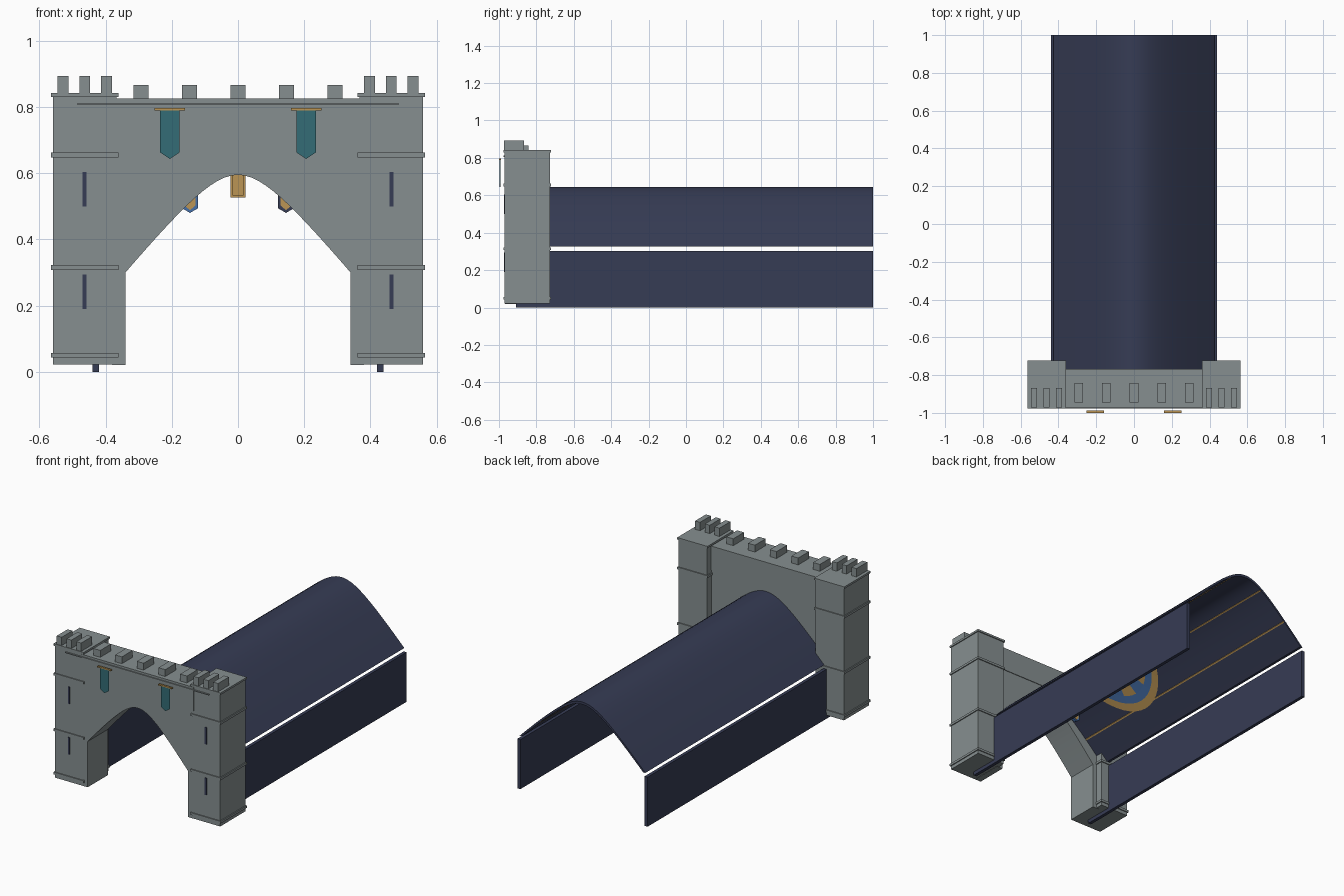
import bpy, bmesh, math

cube = bpy.data.objects.get("Cube")
if cube:
    bpy.data.objects.remove(cube, do_unlink=True)


def material(name, r, g, b):
    m = bpy.data.materials.new(name)
    m.use_nodes = True
    m.diffuse_color = (r, g, b, 1)
    m.node_tree.nodes["Principled BSDF"].inputs["Base Color"].default_value = (r, g, b, 1)
    return m


stone = material("grey stone", .24, .275, .28)
navy = material("dark navy", .037, .045, .09)
teal = material("teal cloth", .034, .15, .18)
gold = material("gold", .5, .3, .09)
blue = material("bright blue", .06, .16, .4)


def finish(name, bm, mats, smooth=False):
    bmesh.ops.recalc_face_normals(bm, faces=bm.faces)
    mesh = bpy.data.meshes.new(name)
    bm.to_mesh(mesh)
    bm.free()
    for m in mats:
        mesh.materials.append(m)
    ob = bpy.data.objects.new(name, mesh)
    bpy.context.collection.objects.link(ob)
    if smooth:
        bpy.ops.object.select_all(action='DESELECT')
        ob.select_set(True)
        bpy.context.view_layer.objects.active = ob
        bpy.ops.object.shade_smooth_by_angle(angle=math.radians(30))
    return ob


def prism(name, outline, y0, y1, mat, smooth=False):
    """Extrude an x-z outline from y0 to y1."""
    bm = bmesh.new()
    face = bm.faces.new([bm.verts.new((x, y0, z)) for x, z in outline])
    new = bmesh.ops.extrude_face_region(bm, geom=[face])["geom"]
    bmesh.ops.translate(bm, vec=(0, y1 - y0, 0),
                        verts=[v for v in new if isinstance(v, bmesh.types.BMVert)])
    return finish(name, bm, [mat], smooth)


def box(name, x0, x1, y0, y1, z0, z1, mat):
    return prism(name, [(x0, z0), (x1, z0), (x1, z1), (x0, z1)], y0, y1, mat)


def arch_z(x, half, base, rise):
    """Height of the softly pointed arch at x."""
    return base + rise * (1.5 - math.sqrt(.25 + 2 * (x / half) ** 2))


def arch(half, base, rise, n=32):
    xs = [half * (2 * i / n - 1) for i in range(n + 1)]
    return [(x, arch_z(x, half, base, rise)) for x in xs]


def ceiling(x):
    return arch_z(x, .41, .325, .305)


# Gate wall with the arched opening, and the upper wall
opening = arch(.34, .30, .295)
prism("arch_wall", [(-.38, .02), (-.34, .02)] + opening
      + [(.34, .02), (.38, .02), (.38, .68), (-.38, .68)], -.967, -.772, stone)
box("upper_wall", -.38, .38, -.971, -.768, .68, .825, stone)
box("string_course", -.485, .485, -.977, -.9, .806, .812, stone)
for i in range(-2, 3):
    x = i * .1465
    box("wall_merlon", x - .023, x + .023, -.945, -.842, .82, .867, stone)

# Towers with bands, merlons and window slits
for s, side in ((1, "left"), (-1, "right")):
    def tower_box(part, x, w, y0, y1, z0, z1, mat):
        box(side + "_" + part, s * x - w, s * x + w, y0, y1, z0, z1, mat)

    tower_box("tower", .463, .096, -.97, -.728, .022, .832, stone)
    for z in (.05, .315, .655):
        tower_box("tower_band", .463, .102, -.976, -.722, z - .007, z + .007, stone)
    tower_box("tower_cap", .463, .102, -.976, -.722, .83, .842, stone)
    for x in (.397, .463, .529):
        tower_box("tower_merlon", x, .0165, -.972, -.867, .84, .893, stone)
    for z in (.19, .5):
        tower_box("window_slit", .463, .006, -.974, -.966, z, z + .104, navy)

    # Hanging banner
    c = s * .206
    prism(side + "_banner", [(c - .03, .79), (c - .03, .663), (c, .643),
                             (c + .03, .663), (c + .03, .79)], -.996, -.993, teal)
    tower_box("banner_rod", .206, .046, -1, -.988, .79, .797, gold)

    # Long side wall
    tower_box("side_wall", .43, .01, -.91, 1, 0, .303, navy)

    # Small shield hanging inside the passage
    c = s * .145
    for part, w, y0, y1, mat in (("shield", .024, -.706, -.69, blue if s < 0 else navy),
                                 ("shield_face", .016, -.709, -.687, gold)):
        drop = .48 + (.024 - w)
        prism(side + "_" + part, [(c - w, .55), (c - w, drop + .014), (c, drop),
                                  (c + w, drop + .014), (c + w, .55)], y0, y1, mat)

    # Gold ribs following the ceiling
    for x in (.112, .286):
        xs = (s * x - .003, s * x + .003)
        prism(side + "_ceiling_rib", [(q, ceiling(q) - .003) for q in xs]
              + [(q, ceiling(q) + .003) for q in reversed(xs)], -.77, .999, gold)

# Vaulted roof shell
prism("vault", arch(.425, .325, .32, 48) + arch(.41, .325, .305, 48)[::-1],
      -.91, 1, navy, True)

# Pendant lantern on the centre line
box("lantern", -.018, .018, -.718, -.682, .53, .6, gold)
box("lantern_base", -.023, .023, -.723, -.677, .526, .534, gold)
box("lantern_stem", -.004, .004, -.704, -.696, .6, .635, gold)
for x in (-.02, .02):
    for y in (-.72, -.68):
        box("lantern_post", x - .003, x + .003, y - .003, y + .003, .53, .6, gold)

# Round painted medallion on the ceiling: gold rim, blue field, gold star
bm = bmesh.new()
count = 48
rings = []
for k in range(1, 9):
    ring = []
    for i in range(count):
        a = math.tau * i / count
        x, y = .3 * k / 8 * math.cos(a), -.25 + .3 * k / 8 * math.sin(a)
        ring.append(bm.verts.new((x, y, ceiling(x) - .004)))
    rings.append(ring)
bm.faces.new(rings[0]).material_index = 1
for k in range(7):
    for i in range(count):
        j = (i + 1) % count
        f = bm.faces.new((rings[k][i], rings[k][j], rings[k + 1][j], rings[k + 1][i]))
        ray = k < 5 and i % 6 < 3
        f.material_index = 1 if k == 6 or k < 2 or ray else 0
finish("ceiling_medallion", bm, [blue, gold])
